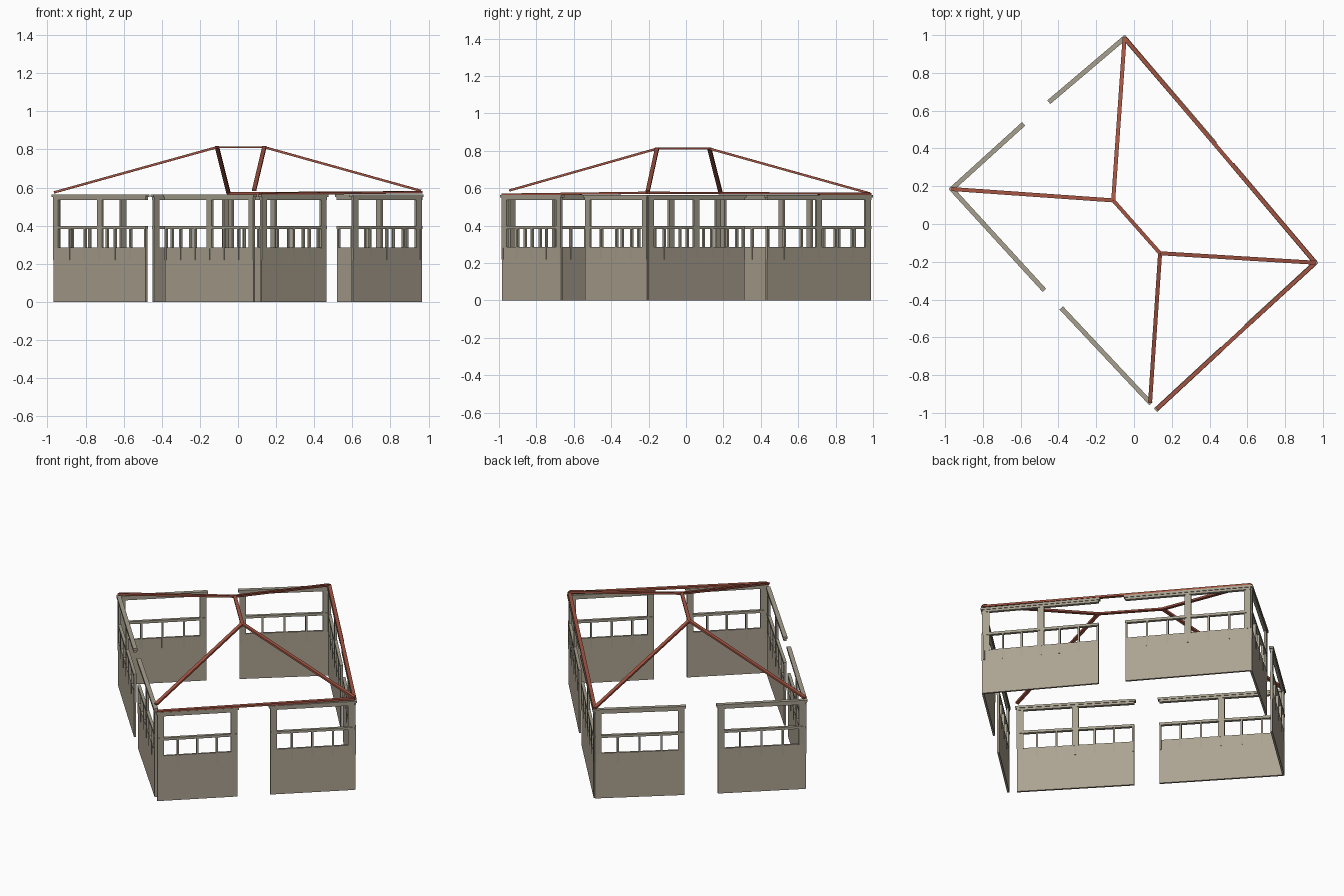
import bpy
from mathutils import Vector, Matrix

cube = bpy.data.objects.get("Cube")
if cube:
    bpy.data.objects.remove(cube, do_unlink=True)


def material(name, rgb):
    m = bpy.data.materials.new(name)
    m.use_nodes = True
    m.diffuse_color = (*rgb, 1)
    m.node_tree.nodes["Principled BSDF"].inputs["Base Color"].default_value = (*rgb, 1)
    return m


PANEL = material("warm taupe", (0.41, 0.36, 0.28))
FRAME = material("grey taupe", (0.38, 0.35, 0.27))
RED = material("roof red", (0.37, 0.09, 0.055))


def bar(name, start, end, width, height, mat):
    """Square-cut bar whose centre line runs from start to end."""
    a, b = Vector(start), Vector(end)
    along = (b - a).normalized()
    ref = Vector((0, 0, 1)) if abs(along.z) < 0.9 else Vector((0, 1, 0))
    side = ref.cross(along).normalized()
    up = along.cross(side)
    bpy.ops.mesh.primitive_cube_add(size=1)
    ob = bpy.context.object
    ob.name = name
    ob.data.name = name
    turn = Matrix((along, side, up)).transposed().to_4x4()
    scale = Matrix.Diagonal(((b - a).length, width, height, 1))
    ob.matrix_world = Matrix.Translation((a + b) / 2) @ turn @ scale
    ob.data.materials.append(mat)
    return ob


def upright(name, spot, along, low, high, width, depth, mat):
    """Vertical box, wide along the wall and thin across it."""
    half = along * width / 2
    mid = (low + high) / 2
    s = Vector((spot.x, spot.y, mid))
    return bar(name, s - half, s + half, depth, high - low, mat)


def level(v, z):
    return Vector((v.x, v.y, z))


def wall_half(name, corner, gap, post_share, bays):
    """Parapet, rail, balusters, posts and top beams; post_share places the second post."""
    a, b = Vector((*corner, 0)), Vector((*gap, 0))
    along = (b - a).normalized()
    length = (b - a).length
    bar(name + "_parapet", level(a, 0.1425), level(b, 0.1425), 0.012, 0.285, PANEL)
    bar(name + "_rail", level(a, 0.391), level(b, 0.391), 0.018, 0.016, FRAME)
    bar(name + "_lower_beam", level(a, 0.543), level(b, 0.543), 0.018, 0.014, FRAME)
    over = along * 0.008
    bar(name + "_top_beam", level(a - over, 0.557), level(b + over, 0.557), 0.025, 0.014, FRAME)
    inset = 0.019
    for label, d in (("corner", inset), ("second", inset + (length - 2 * inset) * post_share)):
        upright(name + "_" + label + "_post", a + along * d, along, 0.28, 0.537, 0.038, 0.014, FRAME)
    for i in range(bays + 1):
        d = 0.006 + (length - 0.012) * i / bays
        upright(name + "_baluster", a + along * d, along, 0.22, 0.384, 0.011, 0.015, FRAME)


# Walls: two halves each, with an opening between them
west, north, east = (-0.965, 0.185), (-0.05, 0.985), (0.96, -0.205)
south, south_end = (0.085, -0.945), (0.12, -0.98)
walls = {
    "front_long": (west, (-0.48, -0.345), (-0.38, -0.45), south, 0.5, 6),
    "front_short": (south_end, (0.46, -0.665), (0.60, -0.535), east, 1, 4),
    "back_long": (east, (0.525, 0.31), (0.425, 0.43), north, 0.5, 6),
    "back_short": (north, (-0.445, 0.65), (-0.59, 0.525), west, 1, 4),
}
for name, (c1, g1, g2, c2, share, bays) in walls.items():
    wall_half(name + "_first", c1, g1, share, bays)
    wall_half(name + "_second", c2, g2, share, bays)

# Roof: ridge, four hips and two eaves
ridge_a, ridge_b = (-0.11, 0.125, 0.812), (0.138, -0.155, 0.812)
bar("ridge", ridge_a, ridge_b, 0.02, 0.01, RED)
for name, corner, z, top in (("west", west, 0.575, ridge_a), ("north", north, 0.572, ridge_a),
                             ("east", east, 0.583, ridge_b), ("south", south, 0.588, ridge_b)):
    bar(name + "_hip", (*corner, z), top, 0.021, 0.012, RED)
bar("short_eave", (*south_end, 0.566), (*east, 0.576), 0.021, 0.012, RED)
bar("long_eave", (*east, 0.576), (*north, 0.57), 0.021, 0.012, RED)
